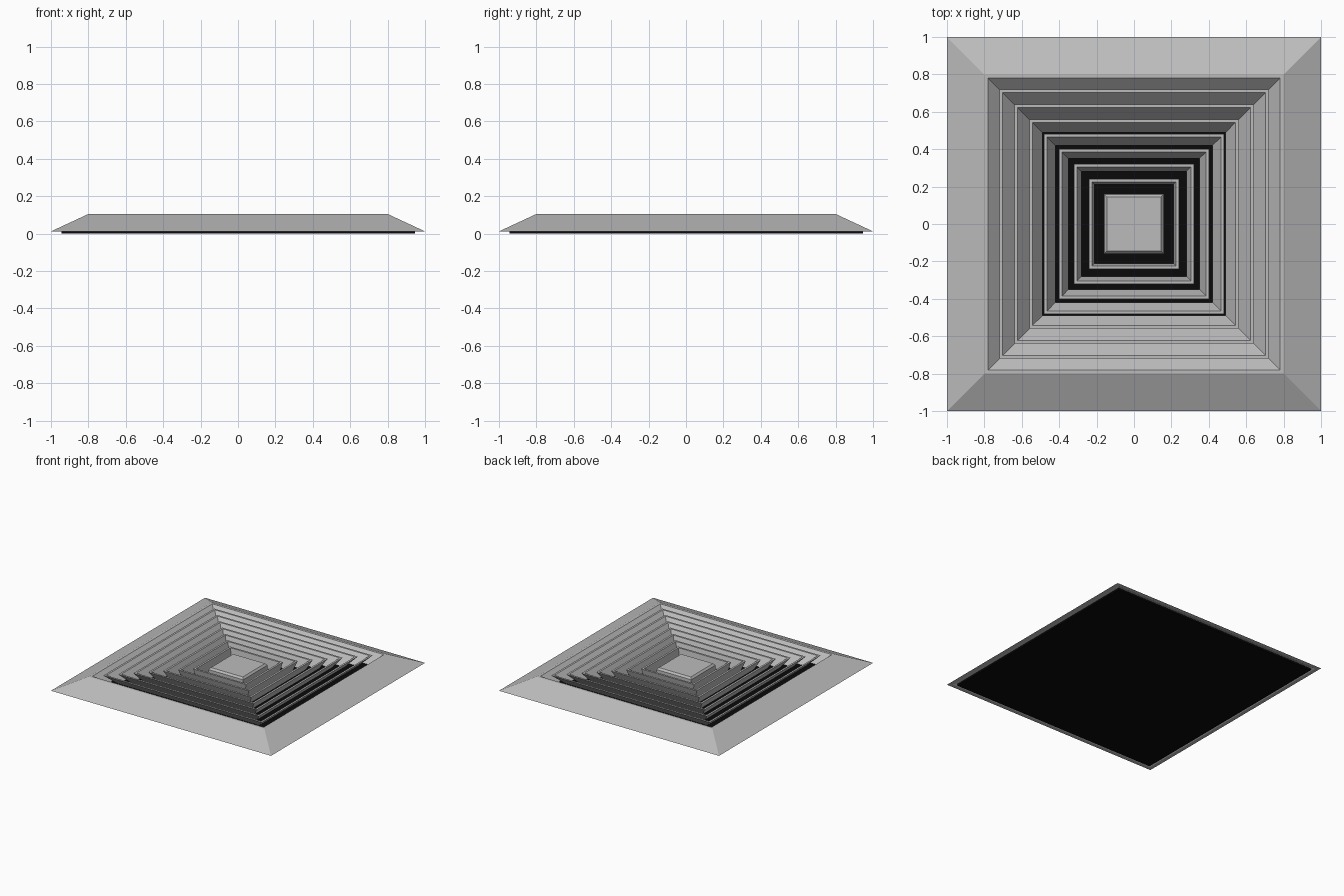
import bpy, bmesh

if "Cube" in bpy.data.objects:
    bpy.data.objects.remove(bpy.data.objects["Cube"])

def material(name, v):
    m = bpy.data.materials.new(name)
    m.diffuse_color = (v, v, v, 1)
    m.use_nodes = True
    m.node_tree.nodes["Principled BSDF"].inputs["Base Color"].default_value = m.diffuse_color
    return m

grey = material("grey_metal", 0.5)
black = material("black_backing", 0.003)

def square_rings(name, profile, mat, closed=True, capped=False):
    """Sweep a (half width, height) profile around a square."""
    bm = bmesh.new()
    rings = [[bm.verts.new((sx * r, sy * r, z))
              for sx, sy in ((-1, -1), (1, -1), (1, 1), (-1, 1))]
             for r, z in profile]
    pairs = list(zip(rings, rings[1:]))
    if closed:
        pairs.append((rings[-1], rings[0]))
    for a, b in pairs:
        for i in range(4):
            j = (i + 1) % 4
            bm.faces.new((a[i], a[j], b[j], b[i]))
    if capped:
        bm.faces.new(rings[0][::-1])
        bm.faces.new(rings[-1])
    bmesh.ops.recalc_face_normals(bm, faces=bm.faces)
    me = bpy.data.meshes.new(name)
    bm.to_mesh(me)
    bm.free()
    me.materials.append(mat)
    ob = bpy.data.objects.new(name, me)
    bpy.context.collection.objects.link(ob)
    return ob

TOP, LOW = 0.105, 0.03

# Black backing plate
square_rings("backing_plate", [(0.945, 0), (0.945, 0.014)], black, closed=False, capped=True)

# Sloped outer frame with its inward-falling lip
square_rings("outer_frame", [(1, 0.012), (0.8, TOP), (0.78, TOP), (0.70, LOW),
                             (0.715, LOW), (0.79, TOP - 0.012), (0.97, 0.012)], grey)

# Nested louvres, steeper towards the middle
for k in range(1, 8):
    t, b = 0.16 + 0.08 * k, 0.14 + 0.07 * k
    square_rings(f"louvre_{k}", [(t, TOP), (t - 0.016, TOP), (b, LOW), (b + 0.014, LOW)], grey)

# Centre panel
square_rings("centre_panel", [(0.16, LOW), (0.158, TOP - 0.015), (0.145, TOP)], grey,
             closed=False, capped=True)
